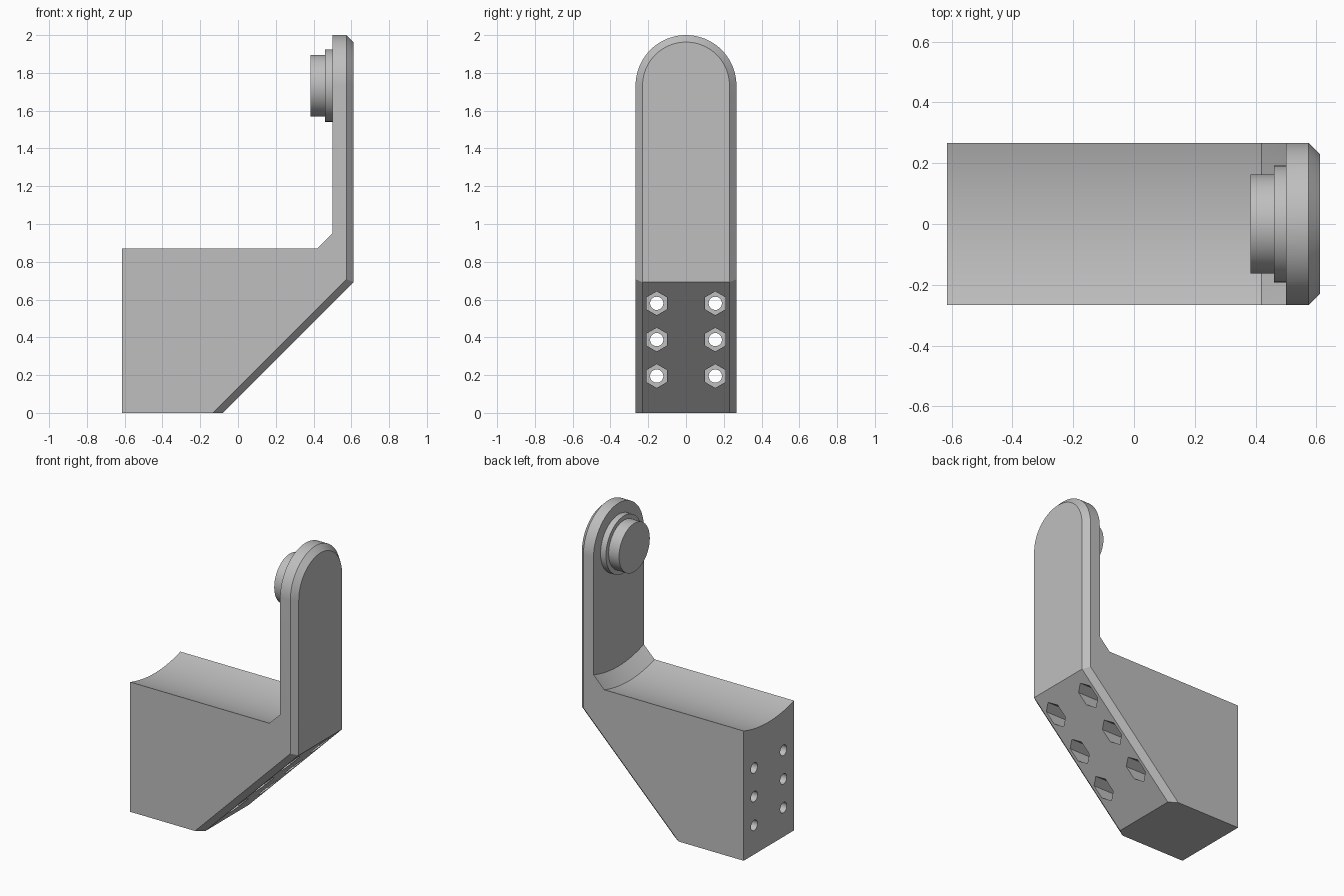
import bpy
import bmesh
from math import pi, sin, cos, radians
from mathutils import Vector

AXIS_Z = 1.733      # height of the pivot axis
HALF_W = 0.267      # half width of the bracket
BACK, FRONT = 0.612, -0.615
CHAMFER = 0.037

cube = bpy.data.objects.get("Cube")
if cube:
    bpy.data.objects.remove(cube)

grey = bpy.data.materials.new("plain grey")
grey.use_nodes = True
colour = (0.52, 0.52, 0.52, 1)
grey.diffuse_color = colour
grey.node_tree.nodes["Principled BSDF"].inputs["Base Color"].default_value = colour


def add_object(name, bm):
    bmesh.ops.recalc_face_normals(bm, faces=bm.faces[:])
    mesh = bpy.data.meshes.new(name)
    bm.to_mesh(mesh)
    bm.free()
    mesh.materials.append(grey)
    obj = bpy.data.objects.new(name, mesh)
    bpy.context.collection.objects.link(obj)
    return obj


def activate(obj):
    bpy.ops.object.select_all(action='DESELECT')
    obj.select_set(True)
    bpy.context.view_layer.objects.active = obj


def prism(outline, x0, x1):
    """Extrude a (y, z) outline along x."""
    bm = bmesh.new()
    face = bm.faces.new([bm.verts.new((x0, y, z)) for y, z in outline])
    new = bmesh.ops.extrude_face_region(bm, geom=[face], use_keep_orig=True)["geom"]
    moved = [v for v in new if isinstance(v, bmesh.types.BMVert)]
    bmesh.ops.translate(bm, verts=moved, vec=(x1 - x0, 0, 0))
    bmesh.ops.recalc_face_normals(bm, faces=bm.faces[:])
    return bm


def ring(y, z, radius, sides):
    """Regular polygon with a corner pointing up."""
    return [(y + radius * sin(2 * pi * i / sides), z + radius * cos(2 * pi * i / sides))
            for i in range(sides)]


def lathe(profile, steps):
    """Revolve an (x, radius) profile around the pivot axis."""
    bm = bmesh.new()
    verts = [bm.verts.new((x, 0, AXIS_Z - r)) for x, r in profile]
    edges = [bm.edges.new(pair) for pair in zip(verts, verts[1:])]
    bmesh.ops.spin(bm, geom=verts + edges, cent=(0, 0, AXIS_Z), axis=(1, 0, 0),
                   angle=2 * pi, steps=steps)
    bmesh.ops.remove_doubles(bm, verts=bm.verts[:], dist=0.0001)
    return bm


def cut(target, cutter):
    cutter.hide_render = True
    mod = target.modifiers.new("cut", 'BOOLEAN')
    mod.operation = 'DIFFERENCE'
    mod.solver = 'EXACT'
    mod.object = cutter
    activate(target)
    bpy.ops.object.modifier_apply(modifier=mod.name)
    bpy.data.objects.remove(cutter)


# Bracket: arched block with a sloping underside
arch = [(HALF_W * cos(pi * i / 48), AXIS_Z + HALF_W * sin(pi * i / 48)) for i in range(49)]
bm = prism(arch + [(-HALF_W, 0), (HALF_W, 0)], FRONT, BACK)
slope = Vector((1, 0, -1)).normalized()
result = bmesh.ops.bisect_plane(bm, geom=bm.verts[:] + bm.edges[:] + bm.faces[:],
                                plane_co=(-0.08, 0, 0), plane_no=slope, clear_outer=True)
rim = [e for e in result["geom_cut"] if isinstance(e, bmesh.types.BMEdge)]
bmesh.ops.holes_fill(bm, edges=rim, sides=0)
bmesh.ops.recalc_face_normals(bm, faces=bm.faces[:])

# Chamfer the rim of the back and the slope
bm.normal_update()
rear = {f for f in bm.faces if f.normal.x > 0.5}
rim = [e for e in bm.edges
       if sum(f in rear for f in e.link_faces) == 1
       and not all(v.co.z < 0.001 for v in e.verts)]
bmesh.ops.bevel(bm, geom=rim, offset=CHAMFER, offset_type='OFFSET', segments=1,
                profile=0.5, affect='EDGES', clamp_overlap=False)
bracket = add_object("bracket", bm)

# Clearance around the pivot: hollow saddle, conical fillet and flat arm face
cut(bracket, add_object("clearance_cutter", lathe(
    [(-1, 0), (-1, 0.903), (0.42, 0.903), (0.5, 0.827), (0.5, 0)], 160)))

# Bolt holes with hexagonal nut pockets opening on the slope
for z in (0.195, 0.388, 0.58):
    for y in (-0.155, 0.155):
        cut(bracket, add_object("bolt_cutter", prism(ring(y, z, 0.035, 32), -1, 1)))
        cut(bracket, add_object("nut_cutter", prism(ring(y, z, 0.063, 6), z - 0.28, 1)))

# Stepped pivot boss on the inner face of the arm
boss = add_object("pivot_boss", lathe(
    [(0.52, 0), (0.52, 0.192), (0.46, 0.192), (0.46, 0.163), (0.383, 0.163), (0.383, 0)], 64))

for obj in (bracket, boss):
    activate(obj)
    bpy.ops.object.shade_smooth_by_angle(angle=radians(30))
